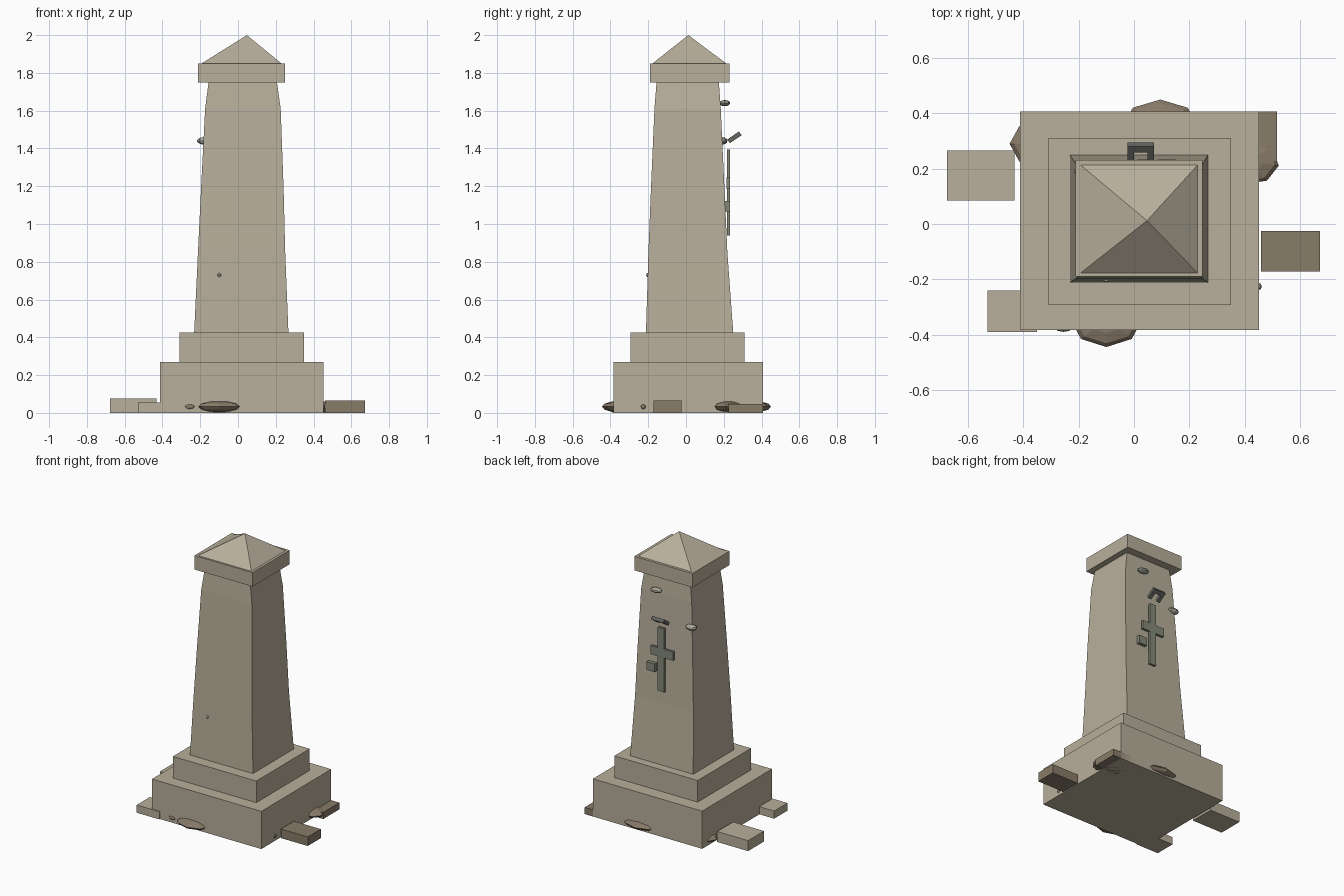
import bpy, bmesh
from math import radians
from mathutils import Matrix, Vector

if "Cube" in bpy.data.objects:
    bpy.data.objects.remove(bpy.data.objects["Cube"])


def material(name, rgb):
    m = bpy.data.materials.new(name)
    m.diffuse_color = (*rgb, 1)
    m.use_nodes = True
    m.node_tree.nodes["Principled BSDF"].inputs["Base Color"].default_value = m.diffuse_color
    return m


STONE = material("pale_stone", (0.48, 0.43, 0.33))
BROWN = material("brown_stone", (0.25, 0.20, 0.14))
GREEN = material("weathered_green", (0.23, 0.25, 0.19))
GREY = material("lichen_grey", (0.40, 0.40, 0.33))
DARK = material("dark_metal", (0.13, 0.13, 0.12))


def finish(name, bm, mat):
    bmesh.ops.recalc_face_normals(bm, faces=bm.faces[:])
    me = bpy.data.meshes.new(name)
    bm.to_mesh(me)
    bm.free()
    me.materials.append(mat)
    ob = bpy.data.objects.new(name, me)
    bpy.context.collection.objects.link(ob)
    return ob


def box(name, x, y, z, mat):
    """Box from (min, max) pairs."""
    bm = bmesh.new()
    bmesh.ops.create_cube(bm, size=1)
    for v in bm.verts:
        v.co = [a + (b - a) * (c + 0.5) for (a, b), c in zip((x, y, z), v.co)]
    return finish(name, bm, mat)


def rock(name, centre, radii, mat, turn=0):
    """Low-poly flattened boulder."""
    bm = bmesh.new()
    bmesh.ops.create_uvsphere(bm, u_segments=8, v_segments=6, radius=1)
    m = (Matrix.Translation(centre) @ Matrix.Rotation(radians(turn), 4, 'Z')
         @ Matrix.Diagonal((*radii, 1)))
    bmesh.ops.transform(bm, matrix=m, verts=bm.verts)
    return finish(name, bm, mat)


def loft(name, sections, mat, apex=None):
    """Stack rectangular sections (x0, x1, y0, y1, z), optionally to a point."""
    bm = bmesh.new()
    rings = [[bm.verts.new(p) for p in
              ((x0, y0, z), (x1, y0, z), (x1, y1, z), (x0, y1, z))]
             for x0, x1, y0, y1, z in sections]
    bm.faces.new(rings[0][::-1])
    for a, b in zip(rings, rings[1:]):
        for i in range(4):
            j = (i + 1) % 4
            bm.faces.new((a[i], a[j], b[j], b[i]))
    if apex:
        tip = bm.verts.new(apex)
        for i in range(4):
            bm.faces.new((rings[-1][i], rings[-1][(i + 1) % 4], tip))
    else:
        bm.faces.new(rings[-1])
    return finish(name, bm, mat)


# Stepped plinth
box("plinth_base", (-0.413, 0.453), (-0.383, 0.407), (0, 0.27), STONE)
box("plinth_step", (-0.31, 0.35), (-0.293, 0.311), (0.27, 0.425), STONE)

# Tapering shaft
loft("shaft", [(-0.232, 0.267, -0.212, 0.25, 0.425),
               (-0.212, 0.25, -0.199, 0.219, 0.85),
               (-0.195, 0.241, -0.185, 0.203, 1.2),
               (-0.174, 0.226, -0.167, 0.184, 1.61),
               (-0.156, 0.206, -0.156, 0.174, 1.75)], STONE)

# Cap slab and pyramid
box("cap_slab", (-0.212, 0.248), (-0.19, 0.231), (1.75, 1.85), STONE)
loft("cap_pyramid", [(-0.193, 0.23, -0.177, 0.213, 1.85)], STONE,
     apex=(0.047, 0.012, 2.0))

# Fallen blocks around the base
box("fallen_block_left", (-0.677, -0.432), (0.085, 0.265), (0, 0.075), STONE)
box("fallen_block_front_left", (-0.53, -0.35), (-0.39, -0.24), (0, 0.055), STONE)
box("fallen_block_right", (0.46, 0.673), (-0.172, -0.025), (0, 0.065), BROWN)
box("fallen_block_back_right", (0.335, 0.518), (0.225, 0.407), (0, 0.048), BROWN)

# Boulders and pebbles
rock("boulder_front", (-0.1, -0.345, 0.033), (0.13, 0.1, 0.031), BROWN)
rock("boulder_back", (0.095, 0.35, 0.033), (0.14, 0.1, 0.031), BROWN)
rock("boulder_left", (-0.33, 0.29, 0.033), (0.12, 0.09, 0.031), BROWN)
rock("boulder_right", (0.405, 0.228, 0.033), (0.12, 0.085, 0.03), BROWN, -8)
rock("pebble_front", (-0.255, -0.378, 0.033), (0.03, 0.012, 0.013), BROWN)
rock("pebble_right", (0.452, -0.226, 0.033), (0.01, 0.013, 0.013), BROWN)
rock("chip_front", (-0.1, -0.203, 0.73), (0.01, 0.008, 0.01), GREY)

# Cross relief on the back
box("cross_upright", (0.01, 0.06), (0.218, 0.234), (0.94, 1.395), GREEN)
box("cross_arm", (-0.06, 0.118), (0.215, 0.232), (1.185, 1.247), GREEN)
box("small_plate", (0.085, 0.15), (0.206, 0.233), (1.065, 1.123), GREEN)

# Lichen lumps on the upper shaft
rock("lump_back", (0.093, 0.205, 1.64), (0.043, 0.029, 0.016), GREY)
rock("lump_corner", (-0.175, 0.19, 1.44), (0.043, 0.03, 0.02), GREY)

# Tilted bracket above the cross: two legs and a bar
tilt = (Matrix.Translation((0, 0.226, 1.437)) @ Matrix.Rotation(radians(34), 4, 'X'))
for part, x, y in (("leg_a", (-0.024, 0.0), (0, 0.075)),
                   ("leg_b", (0.048, 0.072), (0, 0.075)),
                   ("bar", (0.0, 0.048), (0.048, 0.075))):
    ob = box("bracket_" + part, x, y, (-0.011, 0.013), DARK)
    ob.data.transform(tilt)
